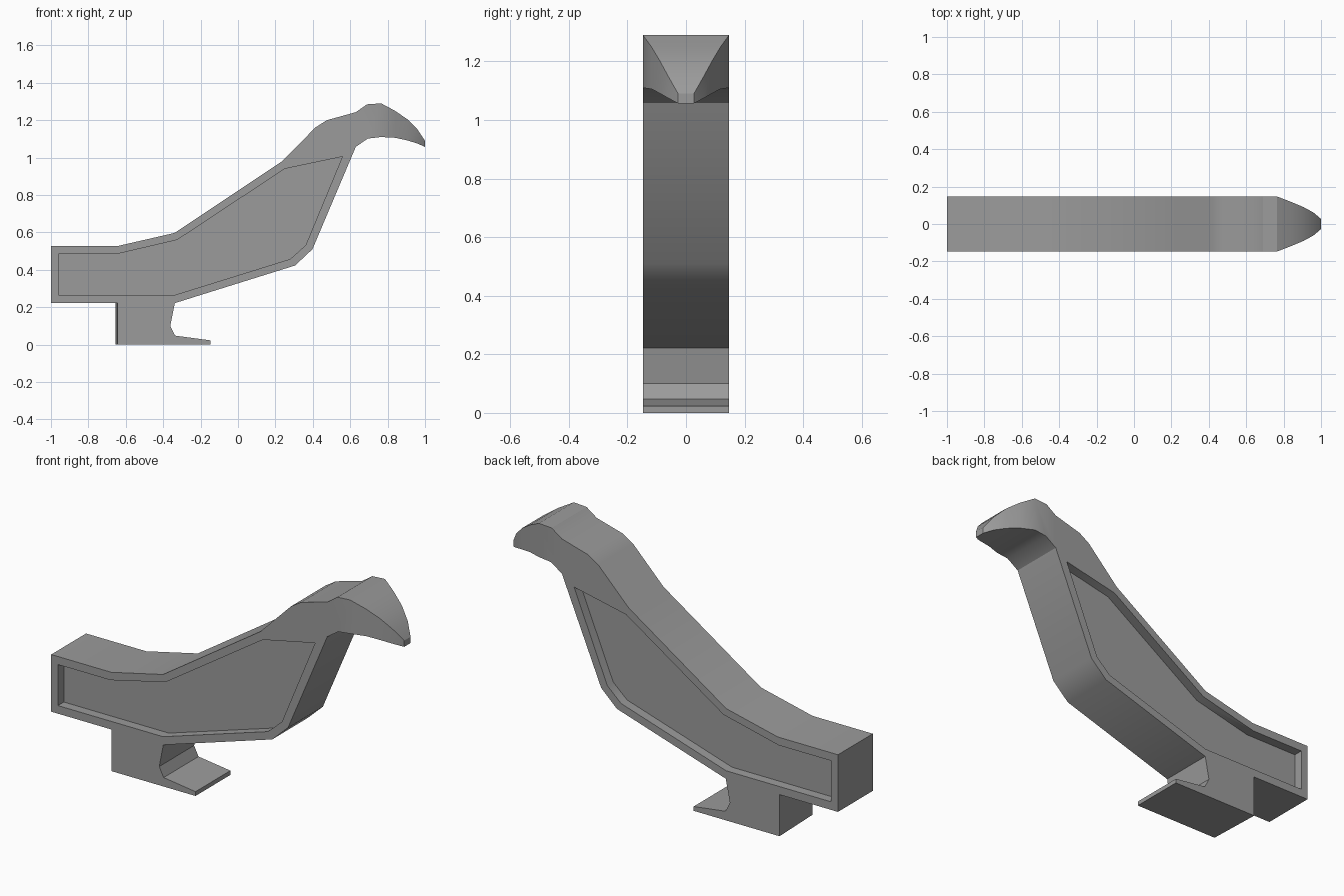
import bpy, bmesh, math

if "Cube" in bpy.data.objects:
    bpy.data.objects.remove(bpy.data.objects["Cube"])

HALF = 0.147      # half thickness of the figure
RECESS = 0.05     # depth of the side panels

# silhouette from the beak's lower root, clockwise, to the beak's upper root
OUTLINE = [(0.765, 1.11), (0.695, 1.102), (0.63, 1.058), (0.398, 0.51), (0.305, 0.423),
           (-0.338, 0.222), (-0.362, 0.10), (-0.336, 0.048), (-0.148, 0.023), (-0.148, 0.0),
           (-0.65, 0.0), (-0.65, 0.222), (-1.0, 0.222), (-1.0, 0.527), (-0.645, 0.527),
           (-0.34, 0.597), (0.235, 0.98), (0.415, 1.162), (0.475, 1.2), (0.63, 1.243),
           (0.69, 1.285), (0.765, 1.29)]

# beak sections: x, top z, bottom z, half width
BEAK = [(0.765, 1.29, 1.11, HALF), (0.84, 1.25, 1.106, 0.118), (0.905, 1.205, 1.092, 0.091),
        (0.96, 1.15, 1.075, 0.061), (1.0, 1.09, 1.057, 0.027)]

PANEL = [(-0.96, 0.265), (-0.96, 0.484), (-0.65, 0.484), (-0.325, 0.56), (0.25, 0.94),
         (0.558, 1.005), (0.362, 0.532), (0.28, 0.458), (-0.34, 0.265)]


def slab(bm, pts, y0, y1, closed=True):
    """Extrude an x-z outline between two y values."""
    a = [bm.verts.new((x, y0, z)) for x, z in pts]
    b = [bm.verts.new((x, y1, z)) for x, z in pts]
    bm.faces.new(a)
    bm.faces.new(b[::-1])
    n = len(pts)
    for i in range(n if closed else n - 1):
        j = (i + 1) % n
        bm.faces.new((a[i], b[i], b[j], a[j]))


def finish(bm, name):
    bmesh.ops.remove_doubles(bm, verts=bm.verts[:], dist=1e-4)
    bmesh.ops.recalc_face_normals(bm, faces=bm.faces[:])
    me = bpy.data.meshes.new(name)
    bm.to_mesh(me)
    bm.free()
    ob = bpy.data.objects.new(name, me)
    bpy.context.collection.objects.link(ob)
    return ob


# dark grey finish
grey = bpy.data.materials.new("dark_grey")
grey.diffuse_color = (0.33, 0.33, 0.33, 1.0)
grey.use_nodes = True
grey.node_tree.nodes["Principled BSDF"].inputs["Base Color"].default_value = grey.diffuse_color

# body, leg and head slab, open where the beak starts
bm = bmesh.new()
slab(bm, OUTLINE, -HALF, HALF, closed=False)

# slightly skewed rear face of the leg
for v in bm.verts:
    if abs(v.co.x + 0.65) < 0.001 and v.co.z < 0.23:
        v.co.x -= math.copysign(0.005, v.co.y)

# tapering beak
rings = [[bm.verts.new(p) for p in ((x, -w, t), (x, w, t), (x, w, b), (x, -w, b))]
         for x, t, b, w in BEAK]
for r, s in zip(rings, rings[1:]):
    for i in range(4):
        j = (i + 1) % 4
        bm.faces.new((r[i], r[j], s[j], s[i]))
bm.faces.new(rings[-1])
bird = finish(bm, "bird_body")
bird.data.materials.append(grey)

# recessed side panels
bm = bmesh.new()
for side in (-1, 1):
    slab(bm, PANEL, side * (HALF - RECESS), side * (HALF + 0.1))
cutter = finish(bm, "panel_cutter")
cutter.data.materials.append(grey)
cutter.hide_render = True
mod = bird.modifiers.new("panels", 'BOOLEAN')
mod.operation = 'DIFFERENCE'
mod.solver = 'EXACT'
mod.object = cutter
bpy.context.view_layer.objects.active = bird
bird.select_set(True)
bpy.ops.object.modifier_apply(modifier=mod.name)
bpy.data.objects.remove(cutter)

# smooth curves, crisp edges
bpy.ops.object.shade_smooth_by_angle(angle=math.radians(30))
